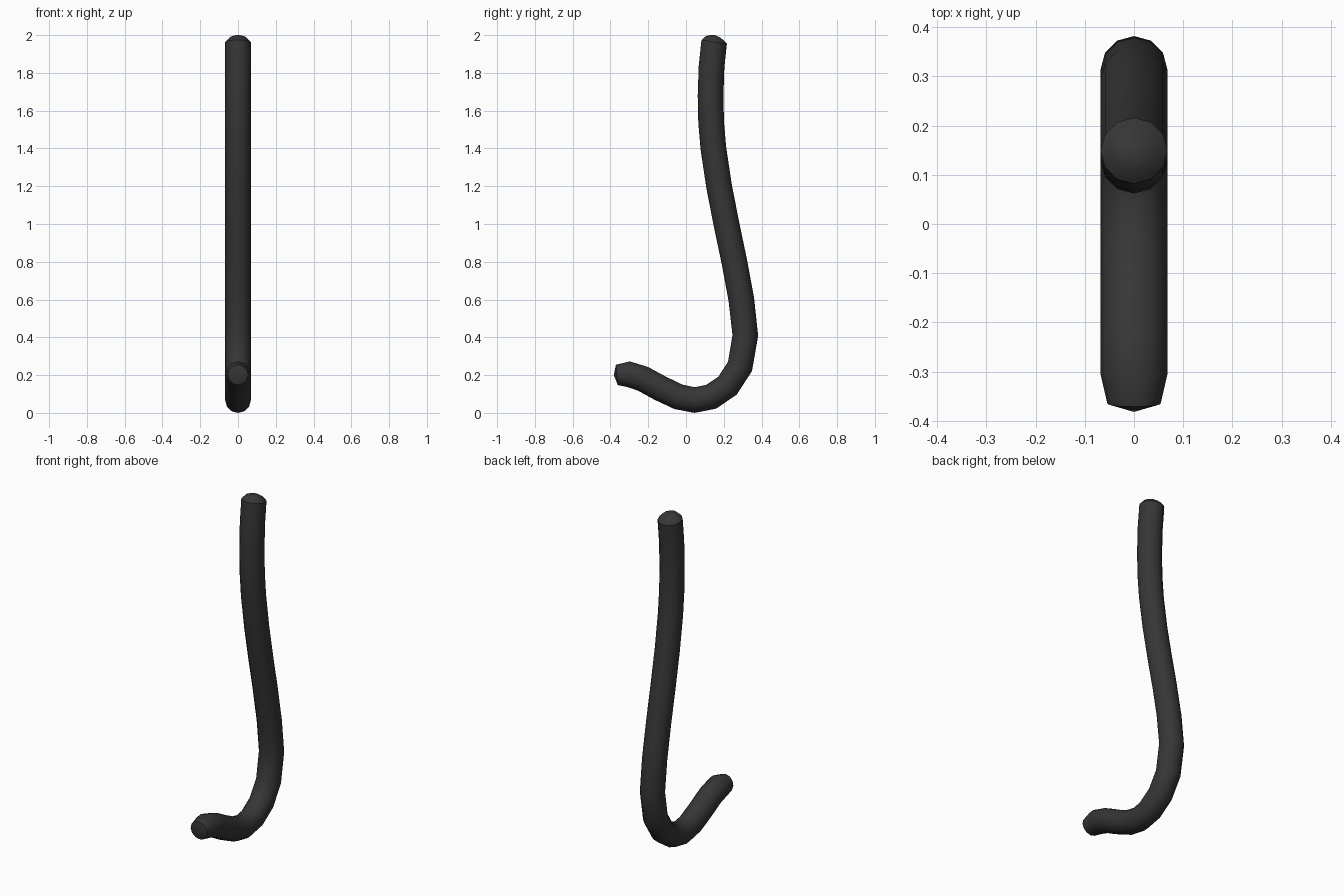
import bpy, bmesh, math
from mathutils import Vector

cube = bpy.data.objects.get("Cube")
if cube:
    bpy.data.objects.remove(cube, do_unlink=True)

SIDES = 12
R = 0.068

# Centre line (y, z) of the bent rod, from the front foot to the top
path = [(-0.305, 0.205), (-0.227, 0.18), (-0.135, 0.13), (-0.04, 0.085),
        (0.045, 0.068), (0.132, 0.085), (0.219, 0.143), (0.286, 0.246),
        (0.314, 0.41), (0.293, 0.6), (0.256, 0.8), (0.214, 1.0),
        (0.175, 1.2), (0.145, 1.4), (0.133, 1.54), (0.13, 1.68),
        (0.135, 1.83), (0.149, 1.964)]

# Stations (y, z, radius): blunt foot end, rod, domed top end
stations = [(-0.382, 0.199, 0), (-0.366, 0.201, 0.054)]
stations += [(y, z, R) for y, z in path]
stations += [(0.153, 1.985, 0.047), (0.156, 1.995, 0.022), (0.157, 1.999, 0)]

# Sweep a round section along the stations
bm = bmesh.new()
centres = [Vector((0, y, z)) for y, z, r in stations]
rings = []
for i, (y, z, r) in enumerate(stations):
    if r == 0:
        rings.append([bm.verts.new(centres[i])])
        continue
    tangent = ((centres[i + 1] - centres[i]).normalized()
               + (centres[i] - centres[i - 1]).normalized()).normalized()
    side = Vector((1, 0, 0))
    normal = tangent.cross(side)
    ring = []
    for k in range(SIDES):
        a = 2 * math.pi * k / SIDES
        ring.append(bm.verts.new(centres[i] + r * (math.cos(a) * side + math.sin(a) * normal)))
    rings.append(ring)

for a, b in zip(rings, rings[1:]):
    for k in range(SIDES):
        n = (k + 1) % SIDES
        if len(a) == 1:
            bm.faces.new((a[0], b[k], b[n]))
        elif len(b) == 1:
            bm.faces.new((a[k], a[n], b[0]))
        else:
            bm.faces.new((a[k], a[n], b[n], b[k]))
bmesh.ops.recalc_face_normals(bm, faces=bm.faces[:])

mesh = bpy.data.meshes.new("bent_rod")
bm.to_mesh(mesh)
bm.free()
rod = bpy.data.objects.new("bent_rod", mesh)
bpy.context.collection.objects.link(rod)

# Dark grey finish
colour = (0.037, 0.037, 0.037, 1)
mat = bpy.data.materials.new("dark_grey")
mat.use_nodes = True
mat.diffuse_color = colour
mat.node_tree.nodes["Principled BSDF"].inputs["Base Color"].default_value = colour
mesh.materials.append(mat)

bpy.ops.object.select_all(action='DESELECT')
rod.select_set(True)
bpy.context.view_layer.objects.active = rod
bpy.ops.object.shade_smooth_by_angle(angle=math.radians(40))
